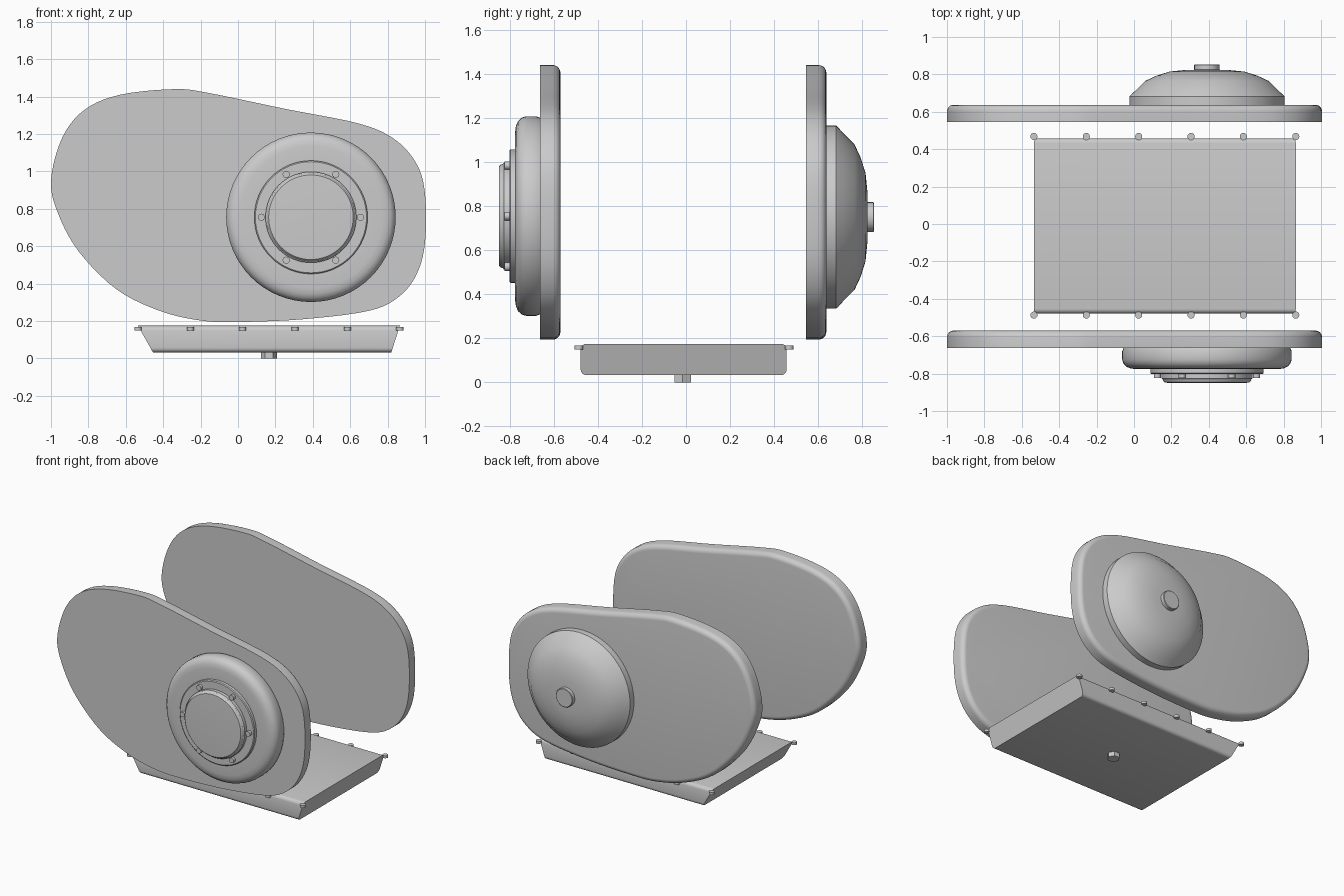
import bpy, bmesh
from math import sin, cos, pi, radians
from mathutils import Vector, Matrix

cube = bpy.data.objects.get("Cube")
if cube:
    bpy.data.objects.remove(cube, do_unlink=True)

metal = bpy.data.materials.new("grey metal")
metal.use_nodes = True
GREY = (0.6, 0.6, 0.6, 1)
metal.diffuse_color = GREY
metal.node_tree.nodes["Principled BSDF"].inputs["Base Color"].default_value = GREY


def finish(name, bm, angle=35):
    bmesh.ops.recalc_face_normals(bm, faces=bm.faces)
    mesh = bpy.data.meshes.new(name)
    bm.to_mesh(mesh)
    bm.free()
    mesh.materials.append(metal)
    ob = bpy.data.objects.new(name, mesh)
    bpy.context.collection.objects.link(ob)
    bpy.ops.object.select_all(action='DESELECT')
    bpy.context.view_layer.objects.active = ob
    ob.select_set(True)
    bpy.ops.object.shade_smooth_by_angle(angle=radians(angle))
    return ob


def skin(bm, rings):
    """Join rings of points with quads and cap both ends."""
    loops = [[bm.verts.new(p) for p in ring] for ring in rings]
    n = len(loops[0])
    for a, b in zip(loops, loops[1:]):
        for i in range(n):
            j = (i + 1) % n
            bm.faces.new((a[i], a[j], b[j], b[i]))
    bm.faces.new(loops[0])
    bm.faces.new(loops[-1])


def lathe(name, x, z, profile, sides=64):
    """Turn (radius, y) steps about a front-to-back axis."""
    bm = bmesh.new()
    turns = [2 * pi * i / sides for i in range(sides)]
    skin(bm, [[(x + r * cos(t), y, z + r * sin(t)) for t in turns]
              for r, y in profile])
    return finish(name, bm)


def smooth_outline(pts, steps=5):
    """Closed Catmull-Rom curve through the points."""
    out, n = [], len(pts)
    for i in range(n):
        a, b, c, d = (Vector(pts[(i + k) % n]) for k in (-1, 0, 1, 2))
        for s in range(steps):
            t = s / steps
            out.append(0.5 * (2 * b + (c - a) * t + (2 * a - 5 * b + 4 * c - d) * t * t
                              + (3 * b - a - 3 * c + d) * t ** 3))
    return out


# Side covers: teardrop plates, rounded on the rear edge
OUTLINE = smooth_outline([
    (-1, .95), (-.94, 1.18), (-.82, 1.33), (-.63, 1.41), (-.34, 1.44),
    (-.16, 1.42), (.25, 1.335), (.65, 1.255), (.84, 1.17), (.955, 1.04),
    (1, .88), (1, .62), (.955, .45), (.86, .33), (.7, .255), (.35, .21),
    (0, .195), (-.2, .203), (-.42, .255), (-.65, .37), (-.85, .57), (-.96, .77)])


def cover(name, y0, depth=.092, radius=.035):
    n = len(OUTLINE)
    inward = []
    for i in range(n):
        t = (OUTLINE[(i + 1) % n] - OUTLINE[i - 1]).normalized()
        inward.append(Vector((t.y, -t.x)))
    steps = [(0, y0)]
    for k in range(7):
        a = k * pi / 12
        steps.append((radius * (1 - cos(a)), y0 + depth - radius + radius * sin(a)))
    bm = bmesh.new()
    skin(bm, [[(p.x + d * v.x, y, p.y + d * v.y) for p, v in zip(OUTLINE, inward)]
              for d, y in steps])
    finish(name, bm)


cover("front_cover", -.662)
cover("rear_cover", .545)

# Front round housing with collar and cap
CX, CZ = .39, .755
lathe("front_housing", CX, CZ, [
    (.445, -.66), (.453, -.68), (.453, -.725), (.447, -.745), (.432, -.762),
    (.41, -.772), (.38, -.776), (.3, -.776)])
lathe("front_collar", CX, CZ, [(.303, -.77), (.303, -.797), (.297, -.802), (.245, -.802)])
lathe("front_cap", CX, CZ, [
    (.243, -.79), (.243, -.826), (.236, -.832), (.234, -.84), (.226, -.848), (.21, -.849)])


def bolt(name, centre, radius, height, axis='Z', sides=16):
    bm = bmesh.new()
    turn = Matrix.Rotation(pi / 2, 4, 'X' if axis == 'Y' else 'Z')
    bmesh.ops.create_cone(bm, cap_ends=True, segments=sides, radius1=radius,
                          radius2=radius, depth=height,
                          matrix=Matrix.Translation(centre) @ turn)
    finish(name, bm)


for i in range(6):
    a = i * pi / 3
    bolt(f"collar_bolt_{i + 1}", (CX + .265 * cos(a), -.81, CZ + .265 * sin(a)),
         .019, .026, 'Y')

# Rear dome with hub
lathe("rear_dome", CX, .75, [
    (.415, .63), (.415, .682), (.408, .69), (.38, .715), (.33, .765),
    (.27, .793), (.2, .815), (.12, .823), (.06, .825)])
lathe("rear_hub", CX, .75, [(.068, .815), (.068, .85), (.064, .853)], 32)

# Oil pan: ends slope inward, long edges rounded
bm = bmesh.new()
skin(bm, [[(x, y, z) for x, z in
           ((-.535, .175), (-.455, .033), (.82, .033), (.865, .175))]
          for y in (-.478, .457)])
long_edges = [e for e in bm.edges
              if abs(e.verts[0].co.y - e.verts[1].co.y) < .01
              and abs(e.verts[0].co.z - e.verts[1].co.z) < .01]
bmesh.ops.bevel(bm, geom=long_edges, offset=.025, segments=4, profile=.5,
                affect='EDGES')
finish("oil_pan", bm)

# Pan rim bolts and drain plug
for side, y in (("front", -.487), ("rear", .468)):
    for i in range(6):
        bolt(f"pan_bolt_{side}_{i + 1}", (-.535 + .28 * i, y, .158), .019, .018)
bolt("drain_plug", (.165, -.015, .02), .043, .04, sides=6)
